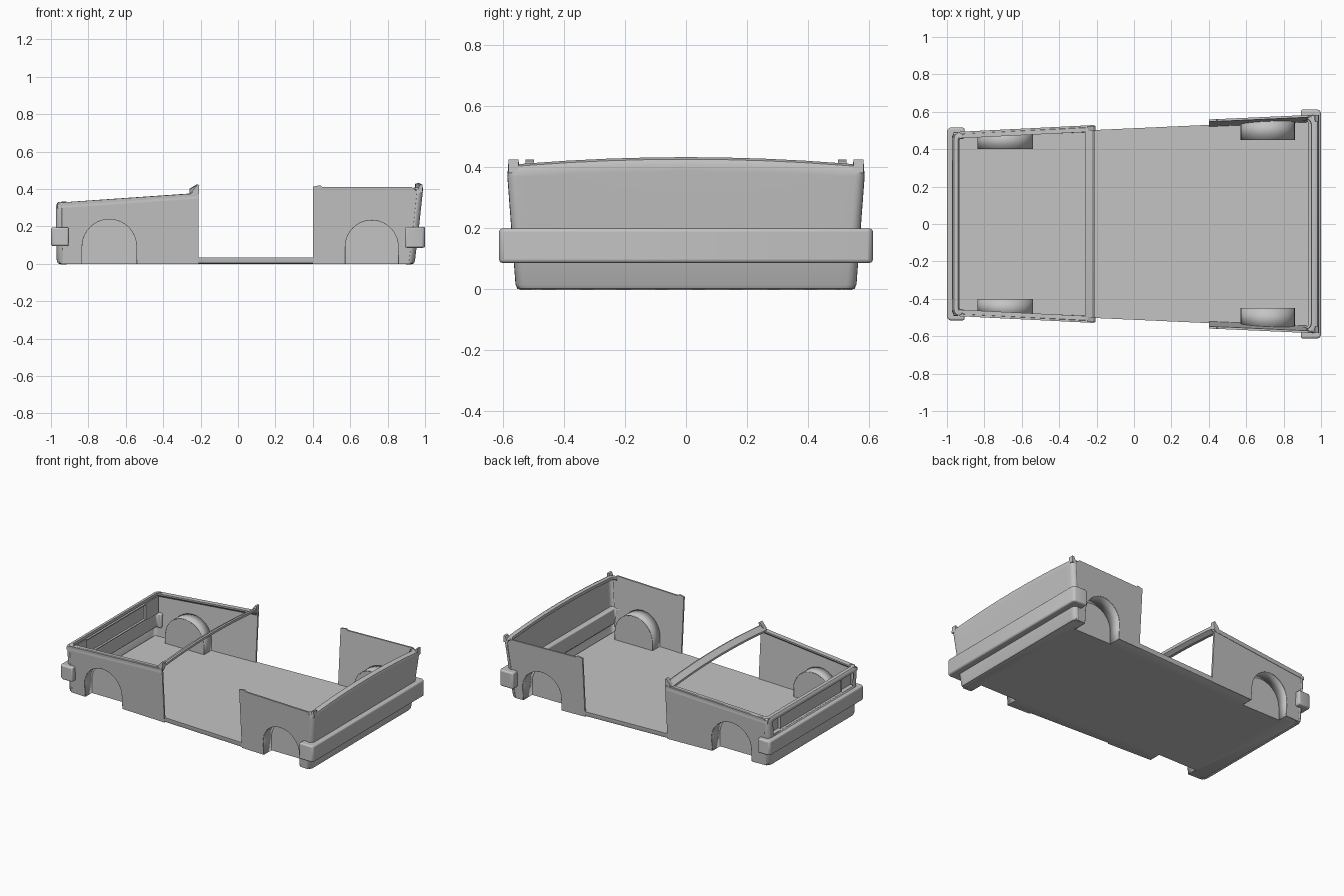
import bpy, bmesh, math

cube = bpy.data.objects.get("Cube")
if cube:
    bpy.data.objects.remove(cube, do_unlink=True)

paint = bpy.data.materials.new("grey_paint")
paint.use_nodes = True
paint.diffuse_color = (0.55, 0.55, 0.55, 1)
paint.node_tree.nodes["Principled BSDF"].inputs["Base Color"].default_value = (0.55, 0.55, 0.55, 1)

WALL = 0.012


def half_width(x, z):
    """Half the body width, which grows to the rear and to the top."""
    return 0.512 + 0.045 * x + 0.07 * z


def finish(name, bm, bevel=0, solid=0):
    bmesh.ops.recalc_face_normals(bm, faces=bm.faces)
    me = bpy.data.meshes.new(name)
    bm.to_mesh(me)
    bm.free()
    me.materials.append(paint)
    ob = bpy.data.objects.new(name, me)
    bpy.context.collection.objects.link(ob)
    bpy.ops.object.select_all(action='DESELECT')
    ob.select_set(True)
    bpy.context.view_layer.objects.active = ob
    bpy.ops.object.shade_smooth_by_angle(angle=math.radians(35))
    if solid:
        m = ob.modifiers.new("thickness", 'SOLIDIFY')
        m.thickness = solid
        m.offset = 0
    if bevel:
        m = ob.modifiers.new("round", 'BEVEL')
        m.width = bevel
        m.segments = 3
        m.limit_method = 'ANGLE'
    return ob


def loft(name, rings, caps=True, closed=True, bevel=0, solid=0, hole=None):
    bm = bmesh.new()
    rows = [[bm.verts.new(p) for p in ring] for ring in rings]
    n = len(rows[0])
    for a, b in zip(rows, rows[1:]):
        for i in range(n if closed else n - 1):
            j = (i + 1) % n
            bm.faces.new((a[i], a[j], b[j], b[i]))
    if caps:
        bm.faces.new(rows[0])
        bm.faces.new(rows[-1])
    if hole:
        gone = [f for f in bm.faces if hole(f.calc_center_median())]
        bmesh.ops.delete(bm, geom=gone, context='FACES')
    return finish(name, bm, bevel, solid)


def box(name, x, y, z, bevel=0):
    ring = [(x[0], y[0]), (x[1], y[0]), (x[1], y[1]), (x[0], y[1])]
    return loft(name, [[(*p, h) for p in ring] for h in z], bevel=bevel)


def arch(cx, r, top, steps=20):
    """Wheel arch outline in x and z, from front foot to rear foot."""
    arc = [(cx - r * math.cos(math.pi * i / steps),
            top - r + r * math.sin(math.pi * i / steps)) for i in range(steps + 1)]
    return [(cx - r, 0)] + arc + [(cx + r, 0)]


WHEELS = {"front": (-0.688, 0.147, 0.24, 0.40), "rear": (0.715, 0.143, 0.235, 0.45)}
front_arch = arch(*WHEELS["front"][:3])
rear_arch = arch(*WHEELS["rear"][:3])
SIDES = {
    "front": [(-0.945, 0)] + front_arch + [(-0.21, 0), (-0.21, 0.38), (-0.25, 0.375),
                                           (-0.945, 0.328)],
    "rear": [(0.40, 0)] + rear_arch + [(0.92, 0), (0.94, 0.2), (0.96, 0.385), (0.93, 0.41),
                                       (0.45, 0.41), (0.44, 0.42), (0.40, 0.413)],
}

for side, s in (("left", 1), ("right", -1)):
    for end, outline in SIDES.items():
        # Body sides with the wheel arches cut out
        loft(f"{end}_side_{side}", [[(x, s * (half_width(x, z) - d), z) for x, z in outline]
                                    for d in (0, WALL)])
        # Wheel wells, open to the outside and below
        cx, r, top, inner = WHEELS[end]
        line = arch(cx, r, top)
        loft(f"{end}_wheel_well_{side}",
             [[(x, s * inner, z) for x, z in line],
              [(x, s * (half_width(x, z) - 0.002), z) for x, z in line]],
             caps=False, closed=False, solid=0.004)
        cap = [[(x, s * (inner + d), z) for x, z in line] for d in (0, 0.004)]
        loft(f"{end}_well_cap_{side}", cap)

    # Rounded fender lip beside the front opening
    rings = []
    for x, z in ((-0.965, 0.327), (-0.215, 0.379)):
        w = half_width(x, z)
        rings.append([(x, s * w, z - 0.03), (x, s * (w - 0.002), z - 0.008),
                      (x, s * (w - 0.012), z), (x, s * (w - 0.035), z),
                      (x, s * (w - 0.035), z - 0.01), (x, s * (w - WALL), z - 0.03)])
    loft(f"fender_lip_{side}", rings)

    # Small upright tabs at the cowl and the tail corners
    loft(f"cowl_tab_{side}", [[(-0.25, y, 0.37), (-0.245, y, 0.388), (-0.215, y, 0.425),
                               (-0.207, y, 0.42), (-0.21, y, 0.37)]
                              for y in (s * 0.497, s * 0.525)])
    loft(f"tail_tab_{side}", [[(0.955, y, 0.38), (0.972, y, 0.422), (0.985, y, 0.425),
                               (0.988, y, 0.38)] for y in (s * 0.548, s * 0.582)])
    # Recessed lamp back plates
    box(f"lamp_plate_{side}", (-0.937, -0.93), sorted((s * 0.33, s * 0.462)), (0.195, 0.315))
    box(f"lamp_divider_{side}", (-0.955, -0.93), sorted((s * 0.325, s * 0.333)), (0.195, 0.315))


# Floor with notches for the wheel wells
def floor_edge(s, inset):
    plan = [(-0.955, None)]
    for cx, r, top, inner in WHEELS.values():
        plan += [(cx - r, None), (cx - r, inner), (cx + r, inner), (cx + r, None)]
    plan.append((0.93, None))
    return [(x, s * (y or half_width(x, 0) - inset)) for x, y in plan]


loft("floor", [[(x, y, z) for x, y in floor_edge(-1, d) + floor_edge(1, d)[::-1]]
               for z, d in ((0, 0.012), (0.004, 0.004), (0.012, 0.001), (0.035, 0.0))])


# End panels with rounded corners
def end_row(x, z, e, crown, inset=0, r=0.028):
    w = half_width(x, z) - inset
    half = [(x - e * r * (1 - math.cos(a)), w - r + r * math.sin(a))
            for a in [math.pi / 2 * i / 5 for i in range(5, -1, -1)]]
    ys = [(x, w * k) for k in (0.9, 0.67, 0.45, 0.22, 0)]
    half += ys
    row = half + [(px, -py) for px, py in half[-2::-1]]
    return [(px, py, z + crown * (1 - (py / w) ** 2)) for px, py in row]


rear_rows = [(0.925, 0, 0, 0.012), (0.937, 0.004, 0, 0.004), (0.943, 0.015, 0, 0),
             (0.965, 0.2, 0, 0), (0.983, 0.365, 0.02, 0), (0.985, 0.385, 0.023, 0.002),
             (0.98, 0.398, 0.025, 0.006), (0.968, 0.404, 0.025, 0.012),
             (0.95, 0.402, 0.025, 0.02), (0.948, 0.385, 0.025, 0.02)]
loft("rear_panel", [end_row(x, z, 1, c, d) for x, z, c, d in rear_rows],
     caps=False, closed=False, solid=0.006)

front_rows = [(-0.945, 0, 0.012), (-0.96, 0.004, 0.004), (-0.966, 0.015, 0),
              (-0.97, 0.205, 0), (-0.97, 0.302, 0), (-0.968, 0.318, 0.002),
              (-0.96, 0.327, 0.006), (-0.942, 0.33, 0.015), (-0.94, 0.315, 0.015)]
loft("front_panel", [end_row(x, z, -1, 0, d) for x, z, d in front_rows],
     caps=False, closed=False, solid=0.006,
     hole=lambda c: 0.21 < c.z < 0.3 and abs(c.y) < 0.44)
box("grille_recess", (-0.952, -0.945), (-0.33, 0.33), (0.195, 0.315))
box("lamp_shelf", (-0.967, -0.93), (-0.455, 0.455), (0.198, 0.205))
box("lamp_header", (-0.967, -0.93), (-0.455, 0.455), (0.303, 0.31))

# Arched cowl bar behind the front opening
cowl = []
for i in range(25):
    t = i / 12 - 1
    z = 0.384 + 0.024 * (1 - t * t)
    cowl.append([(x, 0.515 * t, z + h) for x, h in
                 ((-0.26, -0.018), (-0.258, -0.006), (-0.22, 0.017), (-0.21, 0.014),
                  (-0.213, -0.004), (-0.24, -0.02))])
loft("cowl_bar", cowl)


# Wrap-around bumpers
def bumper(name, e, tip, back, w, low, high):
    half = [(tip, w), (0.982, w), (0.996, w - 0.006), (1.0, w - 0.02)]
    inner = [(back, w - 0.06), (tip, w - 0.06)]
    plan = half + [(x, -y) for x, y in half[::-1]]
    plan += [(x, -y) for x, y in inner[::-1]] + inner
    return loft(name, [[(e * x, y, z) for x, y in plan] for z in (low, high)], bevel=0.01)


bumper("front_bumper", -1, 0.905, 0.94, 0.515, 0.095, 0.195)
bumper("rear_bumper", 1, 0.893, 0.93, 0.612, 0.086, 0.198)
